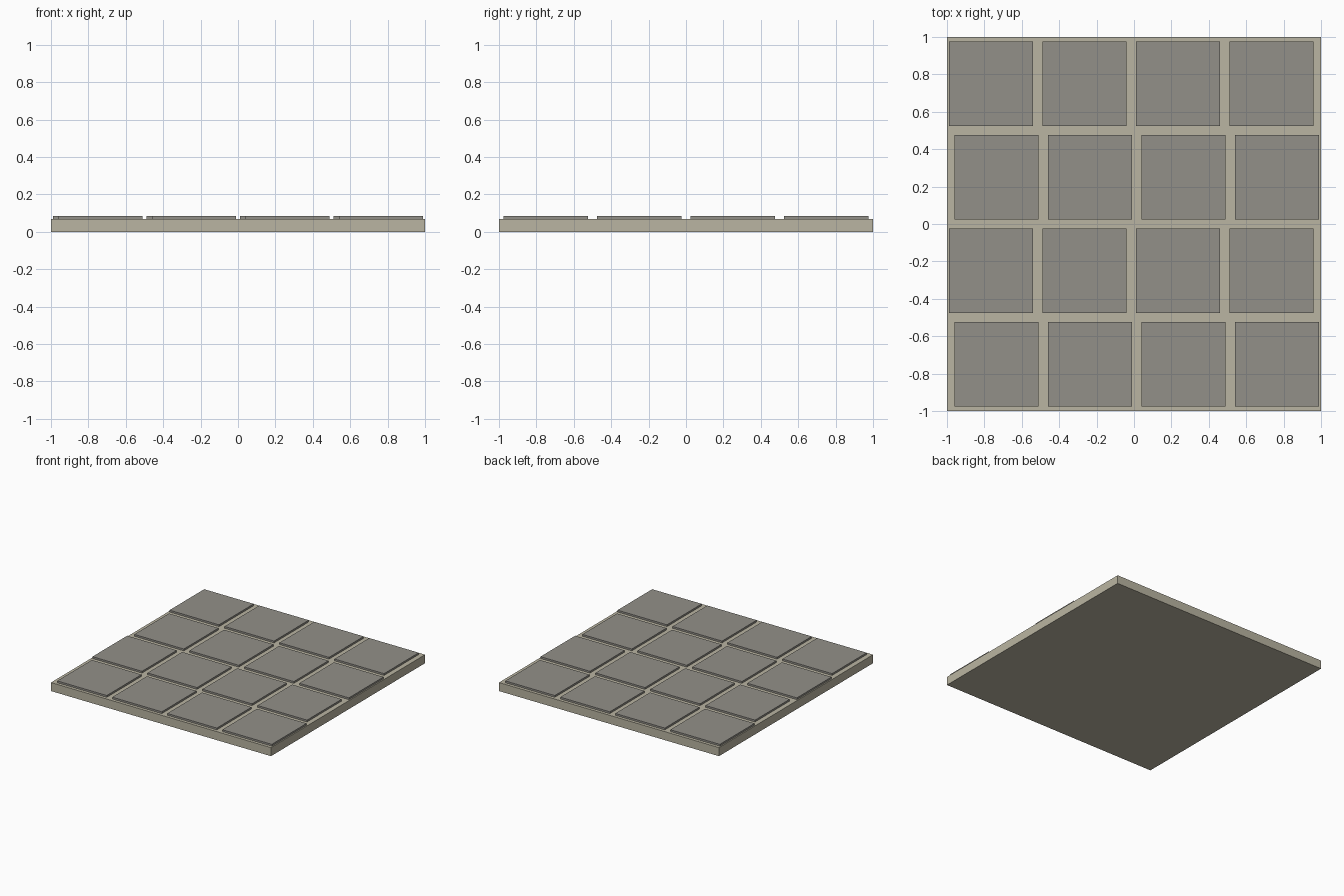
import bpy

if "Cube" in bpy.data.objects:
    bpy.data.objects.remove(bpy.data.objects["Cube"])


def material(name, color):
    m = bpy.data.materials.new(name)
    m.diffuse_color = (*color, 1)
    m.use_nodes = True
    m.node_tree.nodes["Principled BSDF"].inputs["Base Color"].default_value = m.diffuse_color
    return m


def box(name, size, center, mat):
    bpy.ops.mesh.primitive_cube_add(size=1, location=center)
    ob = bpy.context.object
    ob.name = name
    ob.scale = size
    bpy.ops.object.transform_apply(location=False, rotation=False, scale=True)
    ob.data.materials.append(mat)
    return ob


mortar = material("mortar", (0.49, 0.46, 0.36))
stone = material("stone", (0.29, 0.28, 0.25))

BASE_H, TOP, TILE, PITCH = 0.07, 0.085, 0.45, 0.5

# Mortar slab
box("floor_base", (2, 2, BASE_H), (0, 0, BASE_H / 2), mortar)

# Paving tiles, alternate rows shifted sideways
for row in range(4):
    shift = 0.015 if row % 2 == 0 else -0.015
    for col in range(4):
        x = (col - 1.5) * PITCH + shift
        y = (row - 1.5) * PITCH
        box(f"paving_tile_{row}_{col}", (TILE, TILE, TOP - BASE_H),
            (x, y, (TOP + BASE_H) / 2), stone)
